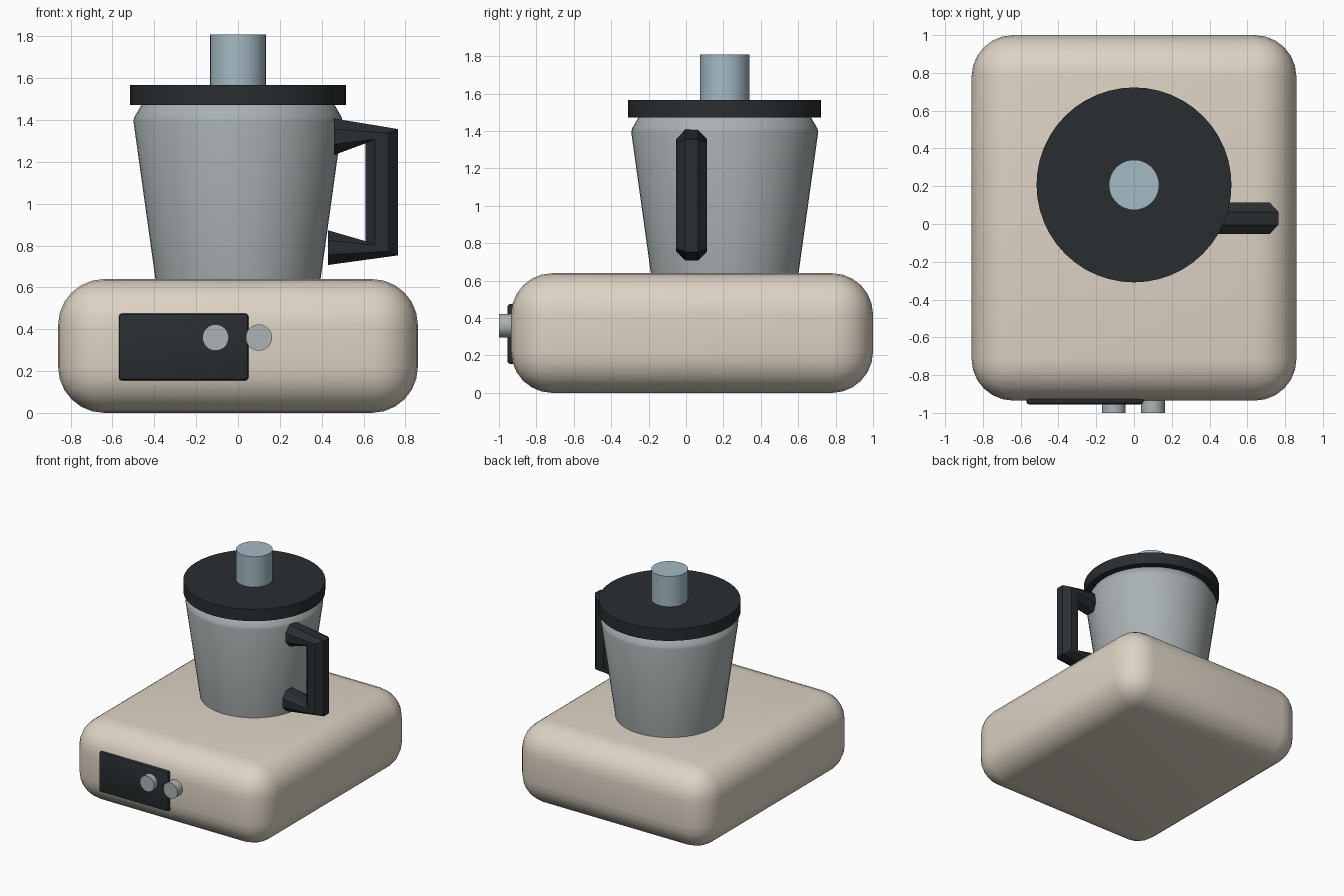
import bpy, bmesh
from math import sin, cos, pi, radians
from mathutils import Vector

if "Cube" in bpy.data.objects:
    bpy.data.objects.remove(bpy.data.objects["Cube"])


def material(name, rgb):
    m = bpy.data.materials.new(name)
    m.diffuse_color = (*rgb, 1)
    m.use_nodes = True
    m.node_tree.nodes["Principled BSDF"].inputs["Base Color"].default_value = m.diffuse_color
    return m


CREAM = material("cream", (0.72, 0.65, 0.55))
BLACK = material("black", (0.022, 0.027, 0.03))
STEEL = material("steel", (0.40, 0.44, 0.45))
CLEAR = material("pale_blue", (0.37, 0.49, 0.55))
KNOB = material("light_grey", (0.42, 0.45, 0.46))


def finish(name, bm, mat, smooth=True):
    bmesh.ops.recalc_face_normals(bm, faces=bm.faces)
    mesh = bpy.data.meshes.new(name)
    bm.to_mesh(mesh)
    bm.free()
    ob = bpy.data.objects.new(name, mesh)
    bpy.context.collection.objects.link(ob)
    mesh.materials.append(mat)
    if smooth:
        bpy.ops.object.select_all(action='DESELECT')
        ob.select_set(True)
        bpy.context.view_layer.objects.active = ob
        bpy.ops.object.shade_smooth_by_angle(angle=radians(35))
    return ob


def rounded_box(name, lo, hi, bevel, segments, mat):
    lo, hi = Vector(lo), Vector(hi)
    bm = bmesh.new()
    bmesh.ops.create_cube(bm, size=1)
    for v in bm.verts:
        v.co = (lo + hi) / 2 + v.co * (hi - lo)
    bmesh.ops.bevel(bm, geom=bm.edges[:], offset=bevel, segments=segments,
                    profile=0.5, affect='EDGES')
    return finish(name, bm, mat)


def loft(bm, rings):
    loops = [[bm.verts.new(p) for p in r] for r in rings]
    n = len(loops[0])
    for a, b in zip(loops, loops[1:]):
        for i in range(n):
            j = (i + 1) % n
            bm.faces.new((a[i], a[j], b[j], b[i]))
    bm.faces.new(loops[0])
    bm.faces.new(loops[-1])


def turned(name, centre, profile, mat, sides=48, along_y=False):
    # profile is a list of (radius, position along the axis)
    cx, cy = centre
    rings = []
    for r, h in profile:
        ring = []
        for i in range(sides):
            a = 2 * pi * i / sides
            u, v = cx + r * cos(a), cy + r * sin(a)
            ring.append((u, h, v) if along_y else (u, v, h))
        rings.append(ring)
    bm = bmesh.new()
    loft(bm, rings)
    return finish(name, bm, mat)


# Body with generous rounded edges
rounded_box("base", (-0.86, -0.935, 0), (0.86, 1.0, 0.64), 0.22, 6, CREAM)

# Jug, lid and stopper share one axis
axis = (0, 0.207)
turned("jug", axis, [(0.385, 0.56), (0.395, 0.64), (0.50, 1.395), (0.495, 1.415),
                     (0.46, 1.475), (0.44, 1.49)], STEEL)
turned("lid", axis, [(0.516, 1.472), (0.516, 1.567)], BLACK)
turned("stopper", axis, [(0.133, 1.55), (0.133, 1.81)], CLEAR)

# Handle: octagonal section swept through a square bracket path
# each ring is (centre x, centre z, half-vector x, half-vector z)
bm = bmesh.new()
path = [(0.46, 1.32, 0, 0.087), (0.687, 1.323, 0.077, 0.034),
        (0.687, 0.787, 0.077, -0.034), (0.43, 0.79, 0, -0.083)]
rings = []
for cx, cz, hx, hz in path:
    ring = []
    for i in range(8):
        a = pi / 8 + i * pi / 4
        s, t = cos(a) / cos(pi / 8), sin(a) / cos(pi / 8)
        ring.append((cx + hx * s, 0.03 + 0.083 * t, cz + hz * s))
    rings.append(ring)
loft(bm, rings)
finish("handle", bm, BLACK, smooth=False)

# Control panel and two knobs on the front
rounded_box("control_panel", (-0.57, -0.955, 0.155), (0.05, -0.89, 0.475), 0.015, 2, BLACK)
for side, x in (("left", -0.107), ("right", 0.10)):
    turned(side + "_knob", (x, 0.36), [(0.063, -0.92), (0.063, -1.0)], KNOB, 32, True)
